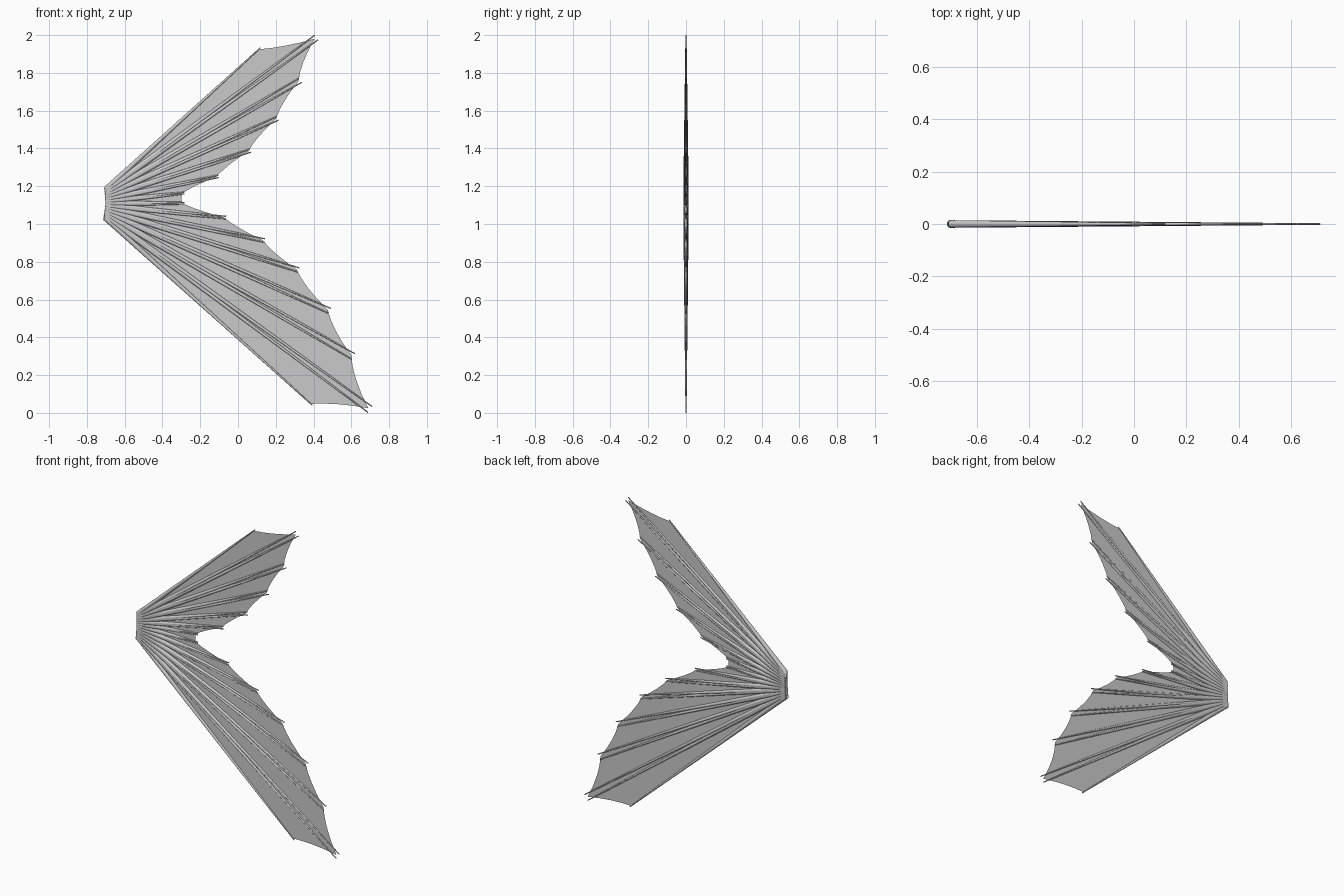
import bpy
from mathutils import Vector

cube = bpy.data.objects.get("Cube")
if cube:
    bpy.data.objects.remove(cube, do_unlink=True)


def material(name, rgb):
    m = bpy.data.materials.new(name)
    m.use_nodes = True
    m.diffuse_color = (*rgb, 1)
    m.node_tree.nodes["Principled BSDF"].inputs["Base Color"].default_value = (*rgb, 1)
    return m


GREY = material("light grey", (0.59, 0.59, 0.59))

# Rib tips in the x-z plane, from the top edge round to the bottom edge
TIPS = [(0.11, 1.925), (0.405, 1.98), (0.32, 1.755), (0.2, 1.555), (0.055, 1.385),
        (-0.115, 1.25), (-0.295, 1.163), (-0.295, 1.11), (-0.075, 1.035),
        (0.13, 0.915), (0.31, 0.76), (0.475, 0.545), (0.6, 0.305), (0.69, 0.025),
        (0.385, 0.048)]
TIPS = [Vector((x, 0, z)) for x, z in TIPS]
PANELS = len(TIPS) - 1
ROOT_TOP, ROOT_BOTTOM = Vector((-0.7, 0, 1.185)), Vector((-0.705, 0, 1.033))
STEPS = 4


def root(t):
    return ROOT_TOP.lerp(ROOT_BOTTOM, t / PANELS)


# Thin membrane with a scalloped outer edge
verts, faces = [], []
for i in range(PANELS):
    a, b = TIPS[i], TIPS[i + 1]
    chord = b - a
    inward = (root(i + 0.5) - (a + b) / 2).normalized()
    for k in range(STEPS + 1):
        t = k / STEPS
        sag = 4 * t * (1 - t) * 0.085 * chord.length
        if i in (0, PANELS - 1):
            sag *= 0.6
        n = len(verts)
        verts += [root(i + t), a.lerp(b, t) + inward * sag]
        if k:
            faces.append((n - 2, n, n + 1, n - 1))
mesh = bpy.data.meshes.new("membrane")
mesh.from_pydata(verts, [], faces)
mesh.materials.append(GREY)
bpy.context.collection.objects.link(bpy.data.objects.new("membrane", mesh))


# Tapered round rod along each side of every panel
def rod(name, start, end):
    axis = end - start
    bpy.ops.mesh.primitive_cone_add(vertices=16, radius1=0.0145, radius2=0.003,
                                    depth=axis.length, location=(start + end) / 2)
    obj = bpy.context.object
    obj.name = name
    obj.rotation_euler = axis.to_track_quat('Z', 'Y').to_euler()
    obj.data.materials.append(GREY)
    bpy.ops.object.shade_smooth_by_angle()


def rod_end(i, side):
    axis = TIPS[i] - root(i)
    across = Vector((axis.z, 0, -axis.x))
    spread = 0 if i in (0, PANELS) else 0.011
    return TIPS[i] + across * spread * side + axis.normalized() * 0.012


for i in range(PANELS):
    rod(f"panel_{i + 1}_upper_rib", root(i + 0.1), rod_end(i, 1))
    rod(f"panel_{i + 1}_lower_rib", root(i + 0.9), rod_end(i + 1, -1))
